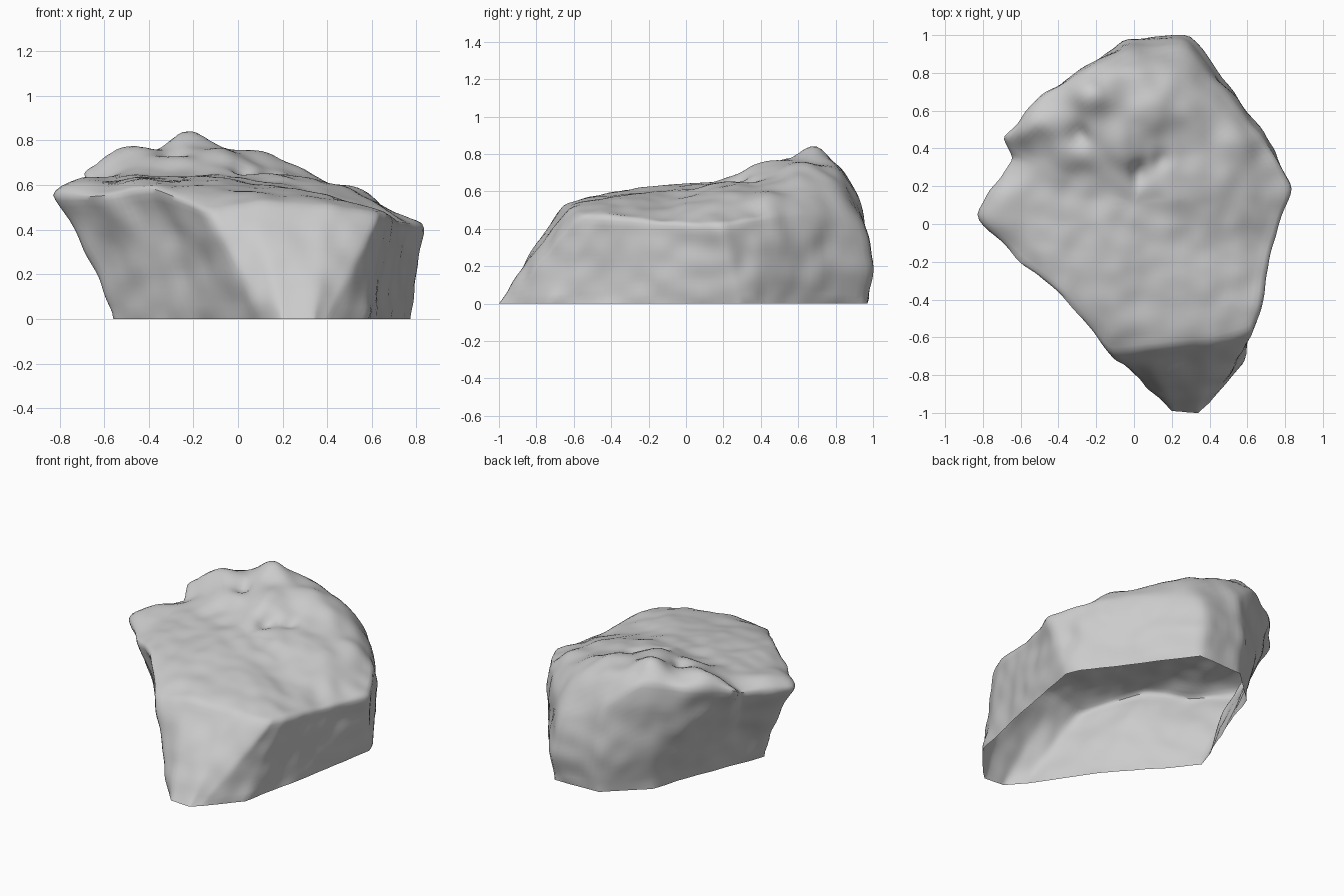
import bpy, bmesh, math
from mathutils import Matrix, Vector, noise

if "Cube" in bpy.data.objects:
    bpy.data.objects.remove(bpy.data.objects["Cube"])

# Rock outline: each column is base x, y and rim x, y, z (counter-clockwise from front left)
COLUMNS = [
    (0.10, -0.88, -0.14, -0.69, .49), (0.20, -0.99, 0.08, -0.66, .53),
    (0.34, -1.00, 0.40, -0.63, .52), (0.40, -0.95, 0.64, -0.56, .48),
    (0.57, -0.74, 0.67, -0.46, .47), (0.65, -0.40, 0.70, -0.28, .46),
    (0.71, -0.08, 0.75, -0.08, .44), (0.77, 0.28, 0.84, 0.18, .43),
    (0.73, 0.38, 0.74, 0.40, .47), (0.53, 0.64, 0.54, 0.64, .50),
    (0.29, 0.97, 0.28, 0.96, .42), (-0.03, 0.96, -0.03, 0.94, .56),
    (-0.27, 0.74, -0.25, 0.84, .75), (-0.33, 0.55, -0.47, 0.71, .72),
    (-0.43, 0.30, -0.72, 0.47, .67), (-0.50, 0.12, -0.65, 0.35, .60),
    (-0.56, -0.03, -0.87, 0.05, .56), (-0.42, -0.20, -0.62, -0.21, .56),
    (-0.15, -0.50, -0.40, -0.37, .60),
]
# Heights on the top surface
TOP = [(-.2, .70, .86), (-.5, .55, .79), (-.63, .5, .76), (-.1, .45, .76), (.1, .65, .77),
       (.3, .6, .68), (.0, .84, .73), (.24, .8, .65), (.42, .58, .61), (.42, .76, .52),
       (.55, .42, .59), (.2, .25, .65), (-.3, .2, .65), (-.5, .05, .63), (-.75, .05, .63),
       (0, 0, .63), (.45, .3, .60), (.6, .1, .53), (.2, -.35, .59), (-.1, -.3, .61),
       (-.3, .4, .74), (.45, -.4, .54), (-.1, -.55, .57), (-.45, -.2, .63)]
# Small pits in the top: x, y, depth, radius
PITS = [(-.29, .47, .07, .06), (.15, .35, .05, .06), (.02, .27, .05, .07)]
PER, WALL, CAP = 9, 18, 28
CENTRE = Vector((0, .1))


def top_height(x, y):
    # Locally fitted sloping plane through the nearby heights
    a, b = Matrix(((0,) * 3,) * 3), Vector((0, 0, 0))
    for px, py, pz in TOP + [c[2:] for c in COLUMNS]:
        p = Vector((1, px - x, py - y))
        w = 1 / (p.y ** 2 + p.z ** 2 + .008) ** 2
        a += Matrix([p * (w * p[i]) for i in range(3)])
        b += p * (w * pz)
    z = (a.inverted() @ b)[0]
    for px, py, depth, r in PITS:
        z -= depth * math.exp(-((px - x) ** 2 + (py - y) ** 2) / (r * r * .5))
    return z


def bulge(x, y):
    # The back swells outward, the undercut left side is hollowed
    if y > .55:
        return .03
    return -.035 if x < -.3 else 0


# Resampled outline
outline = []
for i, a in enumerate(COLUMNS):
    b = COLUMNS[(i + 1) % len(COLUMNS)]
    start, end = a + (bulge(*a[2:4]),), b + (bulge(*b[2:4]),)
    for k in range(PER):
        outline.append([p + (q - p) * k / PER for p, q in zip(start, end)])
n = len(outline)

bm = bmesh.new()
rows = []
# Side walls between base and rim
for j in range(WALL + 1):
    t = j / WALL
    row = []
    for bx, by, rx, ry, rz, swell in outline:
        p = Vector((bx, by)).lerp(Vector((rx, ry)), t)
        p += (p - CENTRE).normalized() * swell * math.sin(math.pi * t)
        row.append(bm.verts.new((p.x, p.y, rz * t)))
    rows.append(row)
# Top surface, shrinking from the rim to the centre
for j in range(1, CAP):
    s = 1 - j / CAP
    row = []
    for _, _, rx, ry, rz, _ in outline:
        p = CENTRE.lerp(Vector((rx, ry)), s)
        near = max(0, 1 - j / 3) * .7
        z = top_height(p.x, p.y)
        row.append(bm.verts.new((p.x, p.y, z + (rz - z) * near)))
    rows.append(row)
for lo, hi in zip(rows, rows[1:]):
    for i in range(n):
        k = (i + 1) % n
        bm.faces.new((lo[i], lo[k], hi[k], hi[i]))
tip = bm.verts.new((CENTRE.x, CENTRE.y, top_height(*CENTRE)))
for i in range(n):
    bm.faces.new((rows[-1][i], rows[-1][(i + 1) % n], tip))

# Soften the edges, then roughen the stone; the open base stays flat
inner = [v for v in bm.verts if not v.is_boundary]
for _ in range(4):
    bmesh.ops.smooth_vert(bm, verts=inner, factor=.5, use_axis_x=True, use_axis_y=True, use_axis_z=True)
bm.normal_update()
shift = {}
for v in bm.verts:
    d = .016 * noise.noise(v.co * 3.2) + .014 * noise.noise(v.co * 8 + Vector((5, 2, 9)))
    move = v.normal * d
    if v.is_boundary:
        move = Vector((move.x, move.y, 0)) * .4
    shift[v] = move
for v, move in shift.items():
    v.co += move
    v.co.z = max(v.co.z, 0)

mesh = bpy.data.meshes.new("rock")
bm.to_mesh(mesh)
bm.free()
rock = bpy.data.objects.new("rock", mesh)
bpy.context.collection.objects.link(rock)
stone = bpy.data.materials.new("grey stone")
stone.diffuse_color = (.6, .6, .6, 1)
stone.use_nodes = True
stone.node_tree.nodes["Principled BSDF"].inputs["Base Color"].default_value = stone.diffuse_color
mesh.materials.append(stone)
bpy.context.view_layer.objects.active = rock
rock.select_set(True)
bpy.ops.object.shade_smooth_by_angle(angle=math.radians(50))
